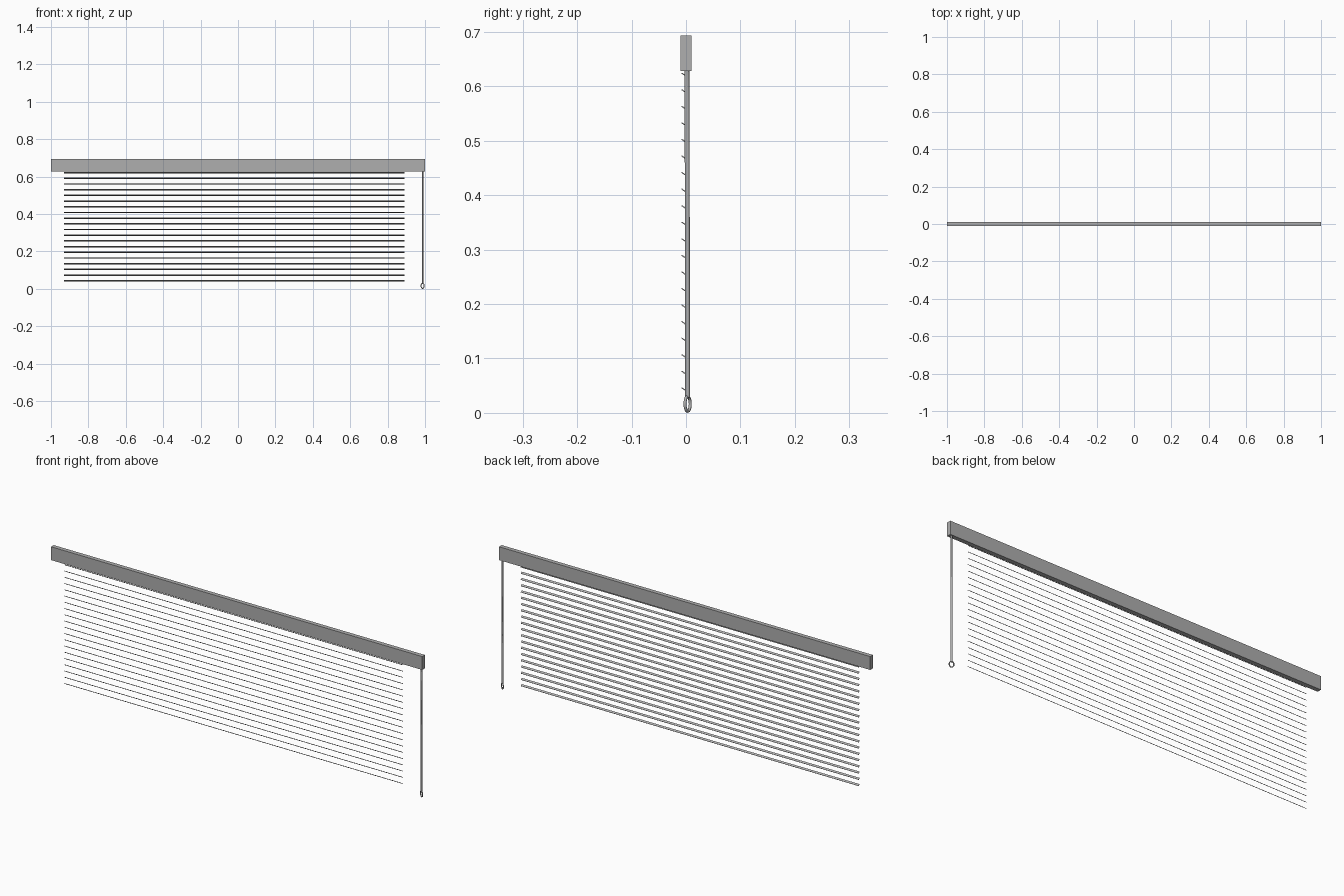
import bpy
from math import radians, sin, cos, pi

if "Cube" in bpy.data.objects:
    bpy.data.objects.remove(bpy.data.objects["Cube"])

# Dark grey finish shared by every part
grey = bpy.data.materials.new("dark_grey")
grey.diffuse_color = (0.43, 0.43, 0.43, 1)
grey.use_nodes = True
grey.node_tree.nodes["Principled BSDF"].inputs["Base Color"].default_value = grey.diffuse_color


def box(name, center, size, tilt=0.0):
    bpy.ops.mesh.primitive_cube_add(size=1, location=center)
    ob = bpy.context.object
    ob.name = name
    ob.scale = size
    bpy.ops.object.transform_apply(location=False, rotation=False, scale=True)
    ob.rotation_euler.x = tilt
    ob.data.materials.append(grey)
    return ob


def tube(name, points, radius, closed=False):
    curve = bpy.data.curves.new(name, 'CURVE')
    curve.dimensions = '3D'
    curve.bevel_depth = radius
    curve.bevel_resolution = 2
    curve.use_fill_caps = not closed
    spline = curve.splines.new('POLY')
    spline.points.add(len(points) - 1)
    for p, co in zip(spline.points, points):
        p.co = (*co, 1)
    spline.use_cyclic_u = closed
    curve.materials.append(grey)
    ob = bpy.data.objects.new(name, curve)
    bpy.context.collection.objects.link(ob)
    return ob


# Headrail
box("headrail", (0, 0, 0.661), (2.0, 0.021, 0.065))

# Tilted slats, high edge towards the front
X0, X1 = -0.93, 0.89
SLATS, Z_LOW, Z_HIGH = 20, 0.0435, 0.6215
for i in range(SLATS):
    z = Z_LOW + (Z_HIGH - Z_LOW) * i / (SLATS - 1)
    box(f"slat_{i + 1}", ((X0 + X1) / 2, -0.004, z),
        (X1 - X0, 0.010, 0.002), radians(-35))

# Pull cord, hanging with a slight lean
CX = 0.987
tube("pull_cord", [(CX, 0.0015, 0.635), (CX, 0.002, 0.57),
                   (CX, 0.0025, 0.3), (CX, 0.003, 0.11),
                   (CX, 0.003, 0.028)], 0.0045)

# Oval loop at the end of the cord, turned about the vertical
ring = []
for i in range(20):
    a = 2 * pi * i / 20
    s = sin(a)
    ring.append((CX + 0.0085 * s, 0.003 - 0.0048 * s, 0.0165 + 0.0137 * cos(a)))
tube("cord_loop", ring, 0.0028, closed=True)
